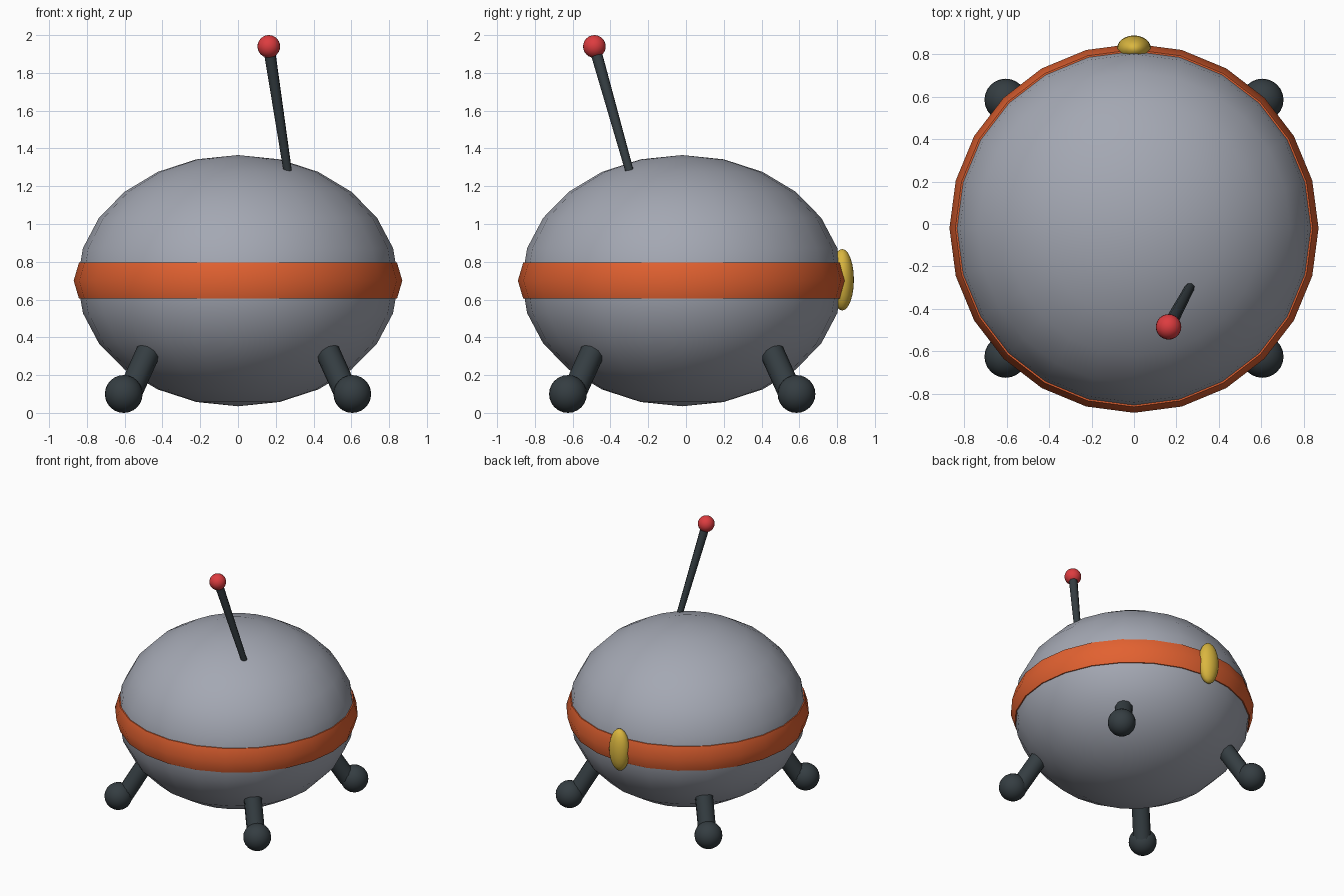
import bpy, bmesh, math
from mathutils import Vector, Matrix

cube = bpy.data.objects.get("Cube")
if cube:
    bpy.data.objects.remove(cube, do_unlink=True)


def material(name, rgb):
    m = bpy.data.materials.new(name)
    m.use_nodes = True
    m.diffuse_color = (*rgb, 1)
    bsdf = next(n for n in m.node_tree.nodes if n.type == 'BSDF_PRINCIPLED')
    bsdf.inputs["Base Color"].default_value = (*rgb, 1)
    return m


GREY = material("hull grey", (0.37, 0.39, 0.45))
ORANGE = material("band orange", (0.76, 0.12, 0.03))
DARK = material("dark metal", (0.035, 0.047, 0.054))
RED = material("beacon red", (0.72, 0.045, 0.05))
YELLOW = material("lamp yellow", (0.70, 0.47, 0.05))


def finish(name, bm, mat, angle=50):
    bmesh.ops.recalc_face_normals(bm, faces=bm.faces)
    me = bpy.data.meshes.new(name)
    bm.to_mesh(me)
    bm.free()
    ob = bpy.data.objects.new(name, me)
    bpy.context.collection.objects.link(ob)
    me.materials.append(mat)
    bpy.ops.object.select_all(action='DESELECT')
    ob.select_set(True)
    bpy.context.view_layer.objects.active = ob
    bpy.ops.object.shade_smooth_by_angle(angle=math.radians(angle))
    return ob


def ellipsoid(name, centre, radii, mat, segments=24, rings=12):
    bm = bmesh.new()
    bmesh.ops.create_uvsphere(bm, u_segments=segments, v_segments=rings, radius=1)
    bmesh.ops.transform(bm, verts=bm.verts,
                        matrix=Matrix.Translation(centre) @ Matrix.Diagonal((*radii, 1)))
    return finish(name, bm, mat)


def rod(name, start, end, r_start, r_end, mat, sides):
    a, b = Vector(start), Vector(end)
    bm = bmesh.new()
    bmesh.ops.create_cone(bm, cap_ends=True, segments=sides, radius1=r_start,
                          radius2=r_end, depth=(b - a).length)
    turn = (b - a).to_track_quat('Z', 'Y').to_matrix().to_4x4()
    bmesh.ops.transform(bm, verts=bm.verts, matrix=Matrix.Translation((a + b) / 2) @ turn)
    return finish(name, bm, mat)


def lathe(name, profile, centre, mat, steps=24):
    bm = bmesh.new()
    rings = []
    for i in range(steps):
        t = math.tau * i / steps
        rings.append([bm.verts.new((centre[0] + r * math.cos(t), centre[1] + r * math.sin(t),
                                    centre[2] + z)) for r, z in profile])
    n = len(profile)
    for i in range(steps):
        p, q = rings[i], rings[(i + 1) % steps]
        for j in range(n):
            k = (j + 1) % n
            bm.faces.new((p[j], q[j], q[k], p[k]))
    return finish(name, bm, mat)


# Hull and the raised band around its middle
MID_Y = -0.02
ellipsoid("hull", (0, MID_Y, 0.70), (0.85, 0.85, 0.665), GREY)
lathe("middle_band", [(0.79, -0.095), (0.842, -0.095), (0.87, 0), (0.842, 0.095), (0.79, 0.095)],
      (0, MID_Y, 0.70), ORANGE)

# Four splayed legs with ball feet
for side, sx in (("left", 1), ("right", -1)):
    for end, sy in (("front", -1), ("back", 1)):
        rod(f"{end}_{side}_leg", (0.575 * sx, MID_Y + 0.575 * sy, 0.10),
            (0.44 * sx, MID_Y + 0.44 * sy, 0.40), 0.065, 0.065, DARK, 10)
        ellipsoid(f"{end}_{side}_foot", (0.605 * sx, MID_Y + 0.605 * sy, 0.10),
                  (0.1, 0.1, 0.1), DARK)

# Leaning antenna with a beacon ball
rod("antenna", (0.263, -0.299, 1.28), (0.163, -0.485, 1.94), 0.023, 0.032, DARK, 8)
ellipsoid("antenna_beacon", (0.163, -0.485, 1.94), (0.06, 0.06, 0.06), RED)

# Oval lamp on the back of the band
ellipsoid("back_lamp", (0, 0.827, 0.705), (0.08, 0.062, 0.163), YELLOW)
